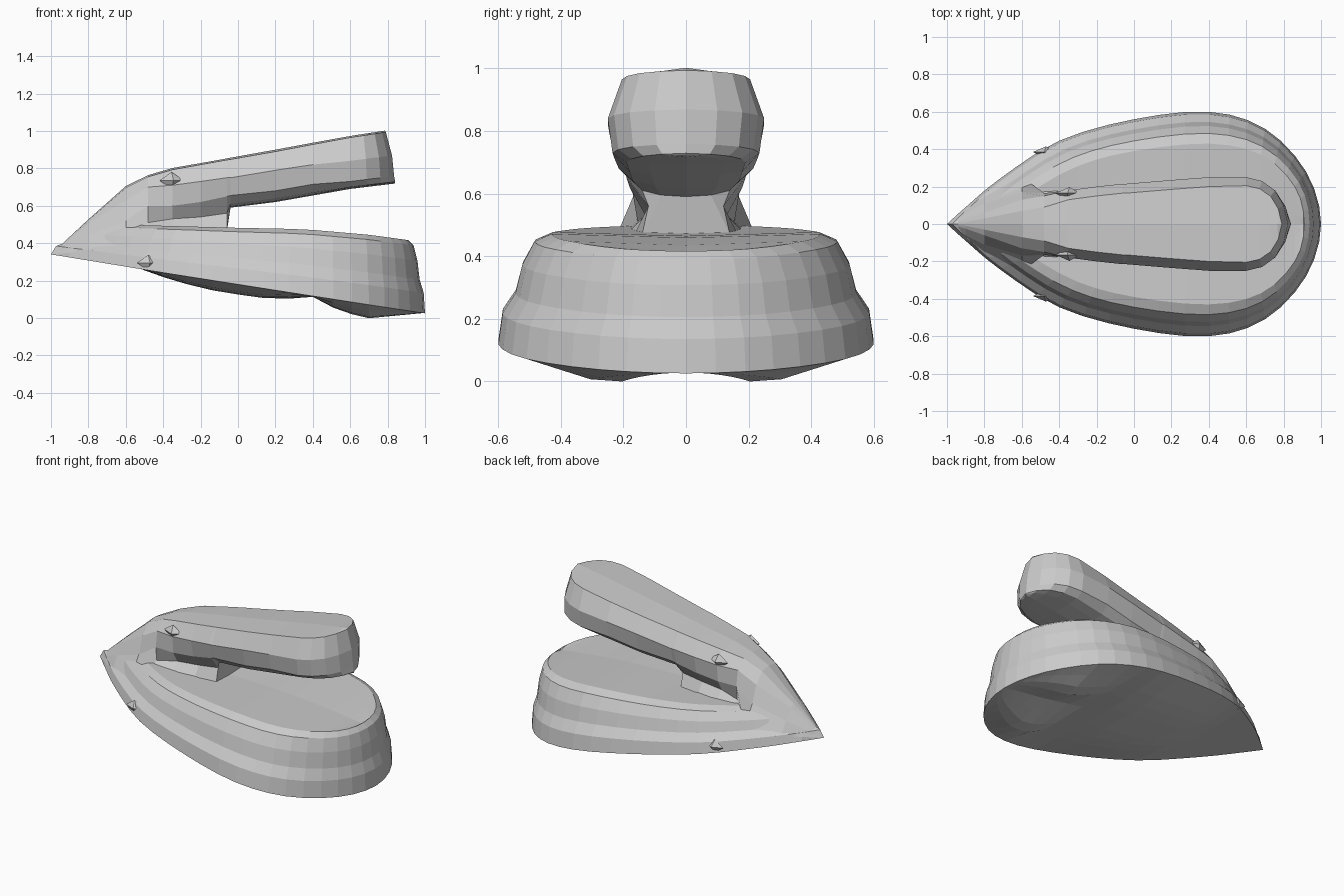
import bpy, bmesh
from mathutils import Vector

if "Cube" in bpy.data.objects:
    bpy.data.objects.remove(bpy.data.objects["Cube"])


def interp(table, x):
    """Piecewise linear lookup."""
    for (x0, v0), (x1, v1) in zip(table, table[1:]):
        if x <= x1:
            return v0 + (v1 - v0) * max(0, (x - x0)) / (x1 - x0)
    return table[-1][1]


def smooth(ctrl, steps=3):
    """Catmull-Rom curve through 2D control points."""
    p = [Vector(c) for c in ctrl]
    p = [p[0] * 2 - p[1]] + p + [p[-1] * 2 - p[-2]]
    p[-1] = Vector((p[-3].x, -p[-3].y))       # square off the round end
    out = []
    for i in range(1, len(p) - 2):
        a, b, c, d = p[i - 1:i + 3]
        for k in range(steps):
            t = k / steps
            out.append(0.5 * (2 * b + (c - a) * t + (2 * a - 5 * b + 4 * c - d) * t * t
                              + (3 * b - a - 3 * c + d) * t ** 3))
    return out + [p[-2]]


def skin(name, rows):
    """Skin rows of half-side points, mirrored across y = 0, as one solid."""
    bm = bmesh.new()
    for side in (1, -1):
        grid = [[bm.verts.new((x, side * max(y, 0), z)) for x, y, z in r] for r in rows]
        for r0, r1 in zip(grid, grid[1:]):
            for i in range(len(r0) - 1):
                bm.faces.new((r0[i], r0[i + 1], r1[i + 1], r1[i]))
    bmesh.ops.remove_doubles(bm, verts=bm.verts, dist=0.0005)
    bmesh.ops.recalc_face_normals(bm, faces=bm.faces)
    me = bpy.data.meshes.new(name)
    bm.to_mesh(me)
    bm.free()
    ob = bpy.data.objects.new(name, me)
    bpy.context.collection.objects.link(ob)
    return ob


# Base: loft from the teardrop rim up to the flat deck, plus swollen underside
rim = smooth([(-1, 0), (-.9, .09), (-.72, .24), (-.4, .445), (0, .56),
              (.4, .6), (.7, .51), (.92, .28), (1, 0)])
deck = smooth([(-.66, 0), (-.63, .08), (-.55, .17), (-.3, .31), (0, .39),
               (.4, .43), (.68, .37), (.86, .2), (.91, 0)])
rim_z = [(-1, .34), (-.45, .25), (.4, .117), (1, .025)]
deck_z = [(-.66, .50), (0, .482), (.35, .475), (.7, .445), (.92, .415)]
bulge = [(-.5, 0), (-.35, .035), (-.1, .056), (.2, .05), (.4, .004),
         (.55, .06), (.7, .072), (.85, .035), (.99, 0)]

rows = []
for s in (0, .2, .4, .6, .8):                 # underside, axis to rim
    row = []
    for p in rim:
        front = {0: 1, .2: 1, .4: .9, .6: .7, .8: .35}[s]
        rear = {0: .1, .2: .55, .4: 1, .6: .9, .8: .45}[s]
        row.append((p.x, p.y * s, interp(rim_z, p.x)
                    - interp(bulge, p.x) * (front if p.x < .4 else rear)))
    rows.append(row)
for a, b in ((0, 0), (.08, .28), (.32, .46), (.45, .72), (.68, .93), (1, 1)):   # side wall
    row = []
    for p, q in zip(rim, deck):
        m = p.lerp(q, a)
        z0, z1 = interp(rim_z, p.x), interp(deck_z, q.x)
        row.append((m.x, m.y, z0 + (z1 - z0) * b))
    rows.append(row)
for s in (.6, .3, 0):                         # deck, rim to axis
    rows.append([(q.x, q.y * s, interp(deck_z, q.x) - .012 * (1 - s)) for q in deck])
skin("base", rows)

# Nose and handle: cross-sections along x, each from underside to top
sections = [
    (-1.0, [(0, .34)] * 5, .34, .34),
    (-.9, [(.09, .328), (.085, .35), (.06, .39), (.025, .425), (.01, .432)], .327, .434),
    (-.8, [(.175, .312), (.155, .36), (.11, .44), (.06, .505), (.03, .522)], .312, .527),
    (-.6, [(.32, .285), (.25, .40), (.17, .52), (.13, .63), (.07, .695)], .28, .705),
    (-.48, [(.21, .46), (.155, .51), (.165, .60), (.15, .70), (.09, .755)], .45, .764),
    (-.35, [(.20, .46), (.13, .53), (.17, .60), (.18, .71), (.13, .793)], .45, .802),
    (-.2, [(.17, .46), (.12, .54), (.18, .62), (.2, .73), (.15, .82)], .45, .828),
    (-.06, [(.14, .47), (.12, .56), (.19, .65), (.215, .75), (.165, .845)], .46, .853),
    (-.04, [(.08, .595), (.14, .61), (.19, .655), (.215, .75), (.165, .848)], .59, .857),
    (.2, [(.1, .625), (.17, .64), (.215, .68), (.235, .79), (.185, .89)], .62, .90),
    (.4, [(.11, .66), (.18, .67), (.23, .715), (.25, .82), (.2, .928)], .655, .937),
    (.6, [(.12, .695), (.19, .70), (.235, .73), (.25, .84), (.205, .965)], .69, .973),
]
rows = [[(x, 0, lo)] + [(x, y, z) for y, z in pts] + [(x, 0, hi)]
        for x, pts, lo, hi in sections]
# rounded handle end, leaning back slightly at the top
for x, w in ((.69, .92), (.765, .72), (.815, .4), (.84, 0)):
    lift = (x - .6) * .15
    rows.append([(x - .055 * (x - .6) / .24 * f, y * w, z + lift * g)
                 for (_, y, z), f, g in zip(rows[11], (0, 0, 0, .1, .3, .9, 1),
                                            (.8, .8, .8, .8, .8, .8, .8))])
skin("nose_and_handle", rows)

# Small faceted studs on both flanks
for label, (x, y, z), r in (("rim_stud", (-.48, .385, .295), .06),
                            ("handle_stud", (-.355, .165, .735), .065)):
    ring = [(x - r, y, z), (x, y, z + r * .7), (x + r, y, z), (x, y, z - r * .7), (x - r, y, z)]
    skin(label, [[(x, y - r * .5, z)] * 5, ring, [(x + .01, y + r * .5, z)] * 5])
